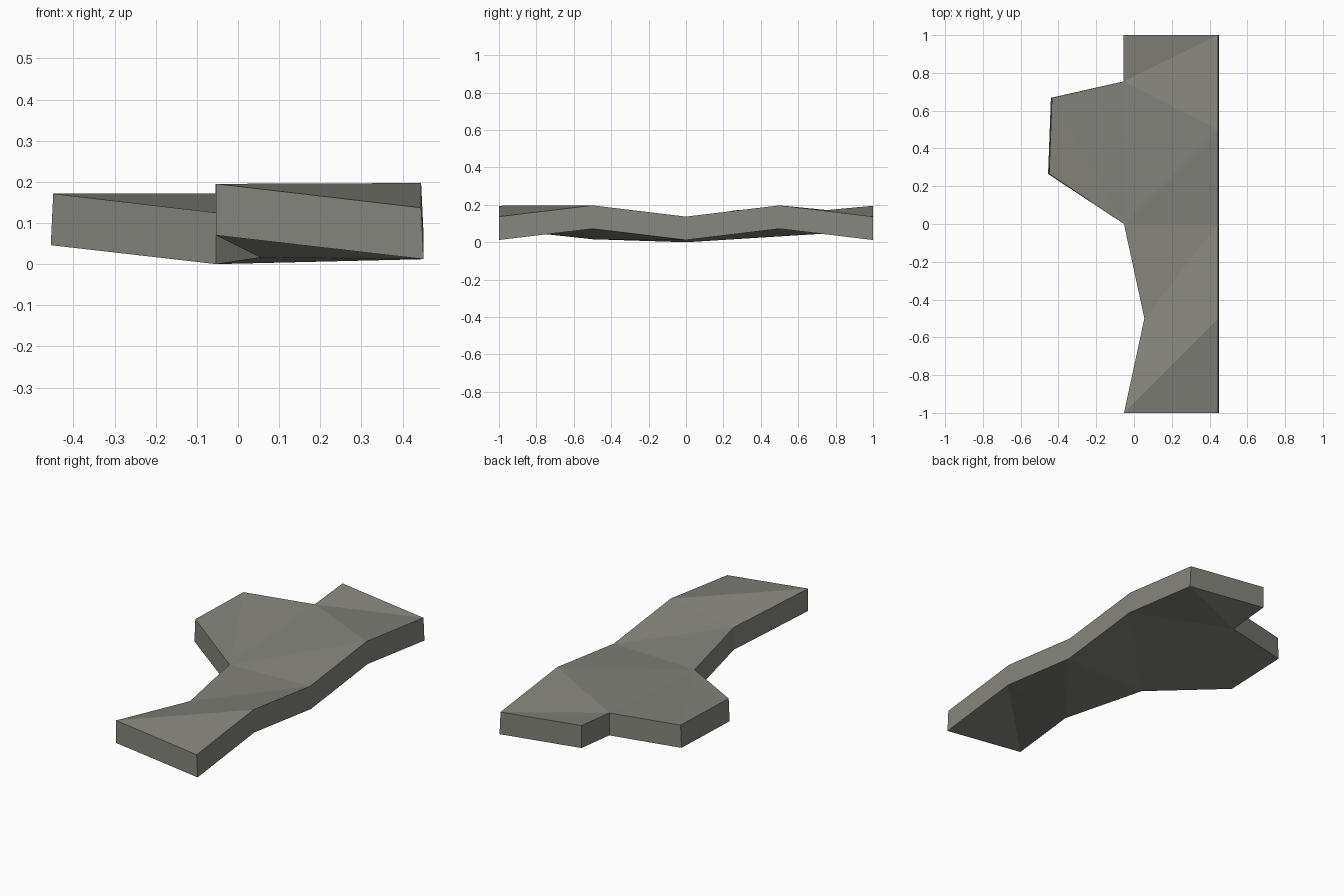
import bpy, bmesh

if "Cube" in bpy.data.objects:
    bpy.data.objects.remove(bpy.data.objects["Cube"])

# Outline of the top surface: (x, y, height), counter-clockwise from front left
outline = [
    (-0.053, -1.0, 0.195), (0.445, -1.0, 0.137), (0.445, -0.5, 0.197),
    (0.445, 0.0, 0.137), (0.445, 0.5, 0.197), (0.445, 1.0, 0.137),
    (-0.055, 1.0, 0.195), (-0.055, 0.755, 0.172), (-0.434, 0.668, 0.172),
    (-0.449, 0.265, 0.171), (-0.053, 0.0, 0.125), (0.055, -0.5, 0.141),
]
# Folds of the rippled surface, as triangles over the outline
folds = [(0, 1, 2), (0, 2, 11), (11, 2, 3), (11, 3, 10), (10, 3, 4),
         (10, 4, 7), (10, 7, 8), (10, 8, 9), (7, 4, 5), (7, 5, 6)]
THICKNESS = 0.124


def lower(point):
    """Matching underside point; outer sides flare out slightly."""
    x, y, z = point
    if abs(x) > 0.3:
        x += 0.006 if x > 0 else -0.006
    return (x, y, max(0.0, z - THICKNESS - 0.001))


bm = bmesh.new()
top = [bm.verts.new(p) for p in outline]
bottom = [bm.verts.new(lower(p)) for p in outline]

# Top and underside share the same folds
for a, b, c in folds:
    bm.faces.new((top[a], top[b], top[c]))
    bm.faces.new((bottom[c], bottom[b], bottom[a]))

# Side walls
n = len(outline)
for i in range(n):
    j = (i + 1) % n
    bm.faces.new((bottom[i], bottom[j], top[j], top[i]))
bmesh.ops.recalc_face_normals(bm, faces=bm.faces[:])

mesh = bpy.data.meshes.new("rippled_slab")
bm.to_mesh(mesh)
bm.free()

stone = bpy.data.materials.new("olive grey")
stone.diffuse_color = (0.235, 0.235, 0.205, 1.0)
stone.use_nodes = True
stone.node_tree.nodes["Principled BSDF"].inputs["Base Color"].default_value = stone.diffuse_color
mesh.materials.append(stone)
slab = bpy.data.objects.new("rippled_slab", mesh)
bpy.context.collection.objects.link(slab)
